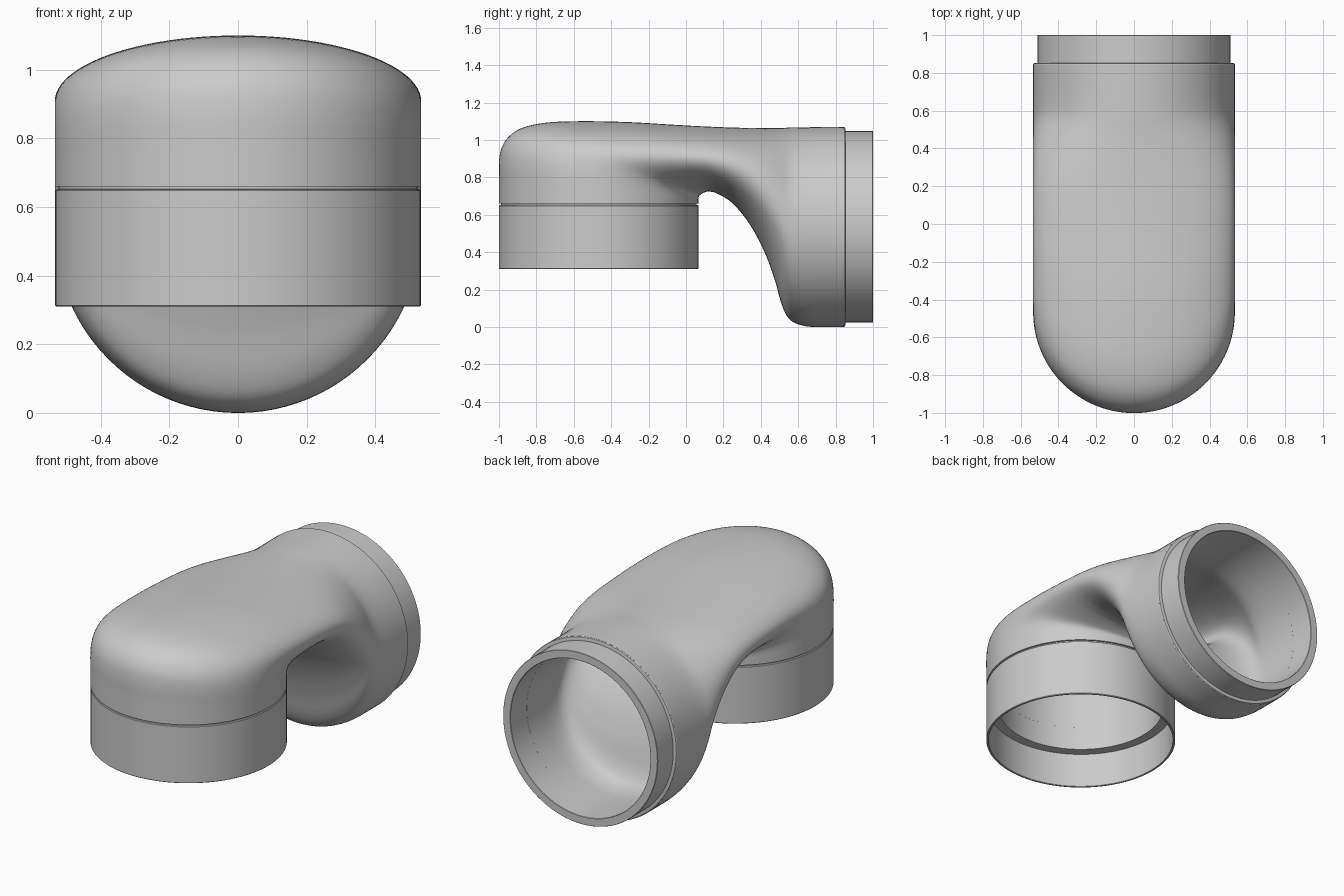
import bpy, bmesh, math
from mathutils import Vector

if "Cube" in bpy.data.objects:
    bpy.data.objects.remove(bpy.data.objects["Cube"])

N = 96          # points round each ring
W = 0.534       # half width of the duct
BORE = 0.868    # inner size relative to outer

mat = bpy.data.materials.new("light_grey")
mat.diffuse_color = (0.6, 0.6, 0.6, 1)
mat.use_nodes = True
mat.node_tree.nodes["Principled BSDF"].inputs["Base Color"].default_value = mat.diffuse_color


def make(name, rings, closed):
    """Skin a list of rings into a smooth tube."""
    bm = bmesh.new()
    vs = [[bm.verts.new(p) for p in r] for r in rings]
    for i in range(len(vs) if closed else len(vs) - 1):
        a, b = vs[i], vs[(i + 1) % len(vs)]
        for j in range(N):
            k = (j + 1) % N
            bm.faces.new((a[j], a[k], b[k], b[j]))
    bmesh.ops.recalc_face_normals(bm, faces=bm.faces)
    # an open tube may come out inside-out: its outermost side face must look outward
    mid = sum((v.co for v in bm.verts), Vector()) / len(bm.verts)
    far = max(bm.faces, key=lambda f: f.calc_center_median().x)
    if far.normal.dot(far.calc_center_median() - mid) < 0:
        bmesh.ops.reverse_faces(bm, faces=bm.faces)
    me = bpy.data.meshes.new(name)
    bm.to_mesh(me)
    bm.free()
    me.materials.append(mat)
    ob = bpy.data.objects.new(name, me)
    bpy.context.collection.objects.link(ob)
    bpy.ops.object.select_all(action='DESELECT')
    ob.select_set(True)
    bpy.context.view_layer.objects.active = ob
    bpy.ops.object.shade_smooth_by_angle(angle=math.radians(35))
    return ob


def ellipse(st, k=1.0):
    """Ring spanning an outer-bend point and an inner-bend point (y, z)."""
    o, i = Vector((0, st[0], st[1])), Vector((0, st[2], st[3]))
    c, h = (o + i) / 2, (o - i) / 2 * k
    return [c + h * math.cos(t) + Vector((W * k * math.sin(t), 0, 0))
            for t in (2 * math.pi * j / N for j in range(N))]


def spline(pts, steps=5):
    """Catmull-Rom through the stations."""
    out = []
    for n in range(len(pts) - 1):
        p0, p1 = pts[max(n - 1, 0)], pts[n]
        p2, p3 = pts[n + 1], pts[min(n + 2, len(pts) - 1)]
        for s in range(steps):
            t = s / steps
            out.append([0.5 * (2 * b + (c - a) * t + (2 * a - 5 * b + 4 * c - d) * t * t
                               + (3 * b - a - 3 * c + d) * t ** 3)
                        for a, b, c, d in zip(p0, p1, p2, p3)])
    return out + [list(pts[-1])]


# Elbow body: outer bend (y, z) and inner bend (y, z) at each station
stations = [
    (-1, .66, .066, .66), (-1, .78, .066, .675), (-1, .88, .066, .685),
    (-.985, .96, .067, .692), (-.94, 1.025, .069, .698), (-.86, 1.07, .072, .703),
    (-.72, 1.095, .078, .708), (-.52, 1.1, .088, .714), (-.3, 1.095, .1, .72),
    (-.08, 1.082, .125, .724), (.1, 1.072, .17, .712), (.25, 1.066, .25, .66),
    (.36, 1.064, .34, .55), (.45, 1.063, .42, .40), (.51, 1.064, .475, .25),
    (.56, 1.066, .515, .11), (.61, 1.067, .56, .035), (.68, 1.068, .64, .004),
    (.76, 1.069, .75, .0), (.845, 1.07, .845, .0),
]
path = spline(stations)
make("elbow_body", [ellipse(s) for s in path] + [ellipse(s, BORE) for s in reversed(path)], True)


def lathe(name, profile, place):
    """Revolve a (radius, height) profile; place maps (u, v, height) to space."""
    rings = [[place(r * math.sin(t), r * math.cos(t), h)
              for t in (2 * math.pi * j / N for j in range(N))] for r, h in profile]
    return make(name, rings, False)


# Downward socket with thin wall, inner ledge and seam groove
lathe("inlet_socket",
      [(.463, .66), (.463, .52), (.52, .52), (.52, .312), (.522, .31), (.530, .31),
       (.533, .313), (.533, .648), (.530, .651), (.523, .652), (.523, .66)],
      lambda u, v, h: Vector((u, -.467 + v, h)))

# Rear spigot with a small lip against the body
lathe("outlet_spigot",
      [(.534, .845), (.531, .85), (.526, .852), (.512, .852), (.512, .998), (.510, 1),
       (.466, 1), (.464, .998), (.464, .845)],
      lambda u, v, h: Vector((u, h, .535 + v)))
